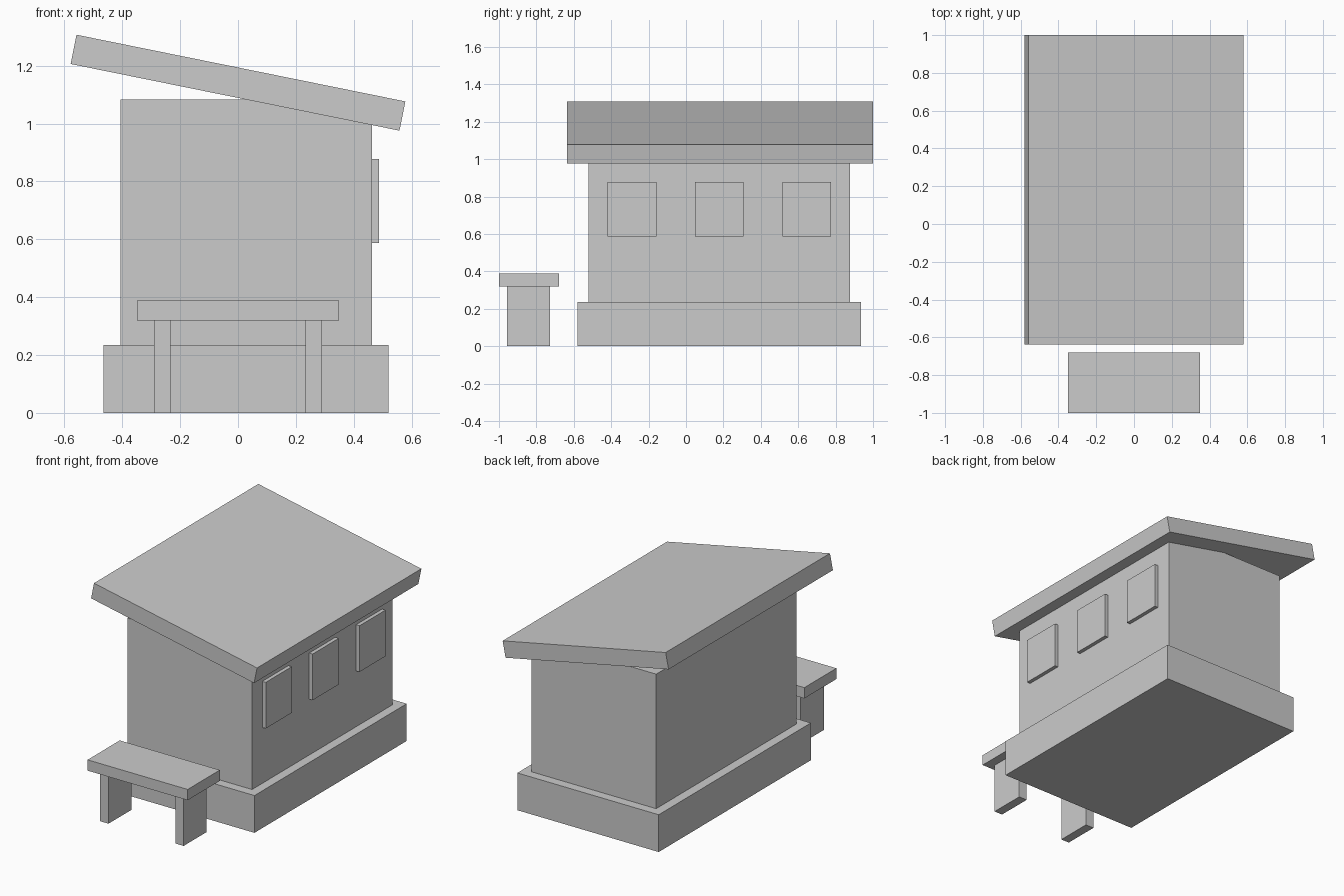
import bpy
import math

if "Cube" in bpy.data.objects:
    bpy.data.objects.remove(bpy.data.objects["Cube"])


def box(name, x, y, z, tilt=0.0):
    """Box from (min, max) ranges, optionally tilted about y through its centre."""
    spans = (x, y, z)
    bpy.ops.mesh.primitive_cube_add(size=1, location=[(a + b) / 2 for a, b in spans])
    ob = bpy.context.object
    ob.name = name
    ob.scale = [b - a for a, b in spans]
    bpy.ops.object.transform_apply(location=False, rotation=False, scale=True)
    ob.rotation_euler.y = tilt
    return ob


# Hut body
box("plinth", (-0.465, 0.521), (-0.58, 0.936), (0, 0.235))
box("walls", (-0.406, 0.463), (-0.521, 0.877), (0.235, 1.083))

# Sloping slab roof, lower on the right
box("roof", (-0.58, 0.58), (-0.637, 1.0), (1.09, 1.193), tilt=math.radians(11.46))

# Row of raised windows on the right wall
for i in range(3):
    yc = 0.178 + (i - 1) * 0.467
    box(f"window_{i + 1}", (0.44, 0.487), (yc - 0.13, yc + 0.13), (0.587, 0.878))

# Bench in front
box("bench_seat", (-0.349, 0.349), (-1.0, -0.68), (0.32, 0.388))
for side, xc in (("left", -0.262), ("right", 0.262)):
    box(f"bench_leg_{side}", (xc - 0.029, xc + 0.029), (-0.957, -0.727), (0, 0.32))
